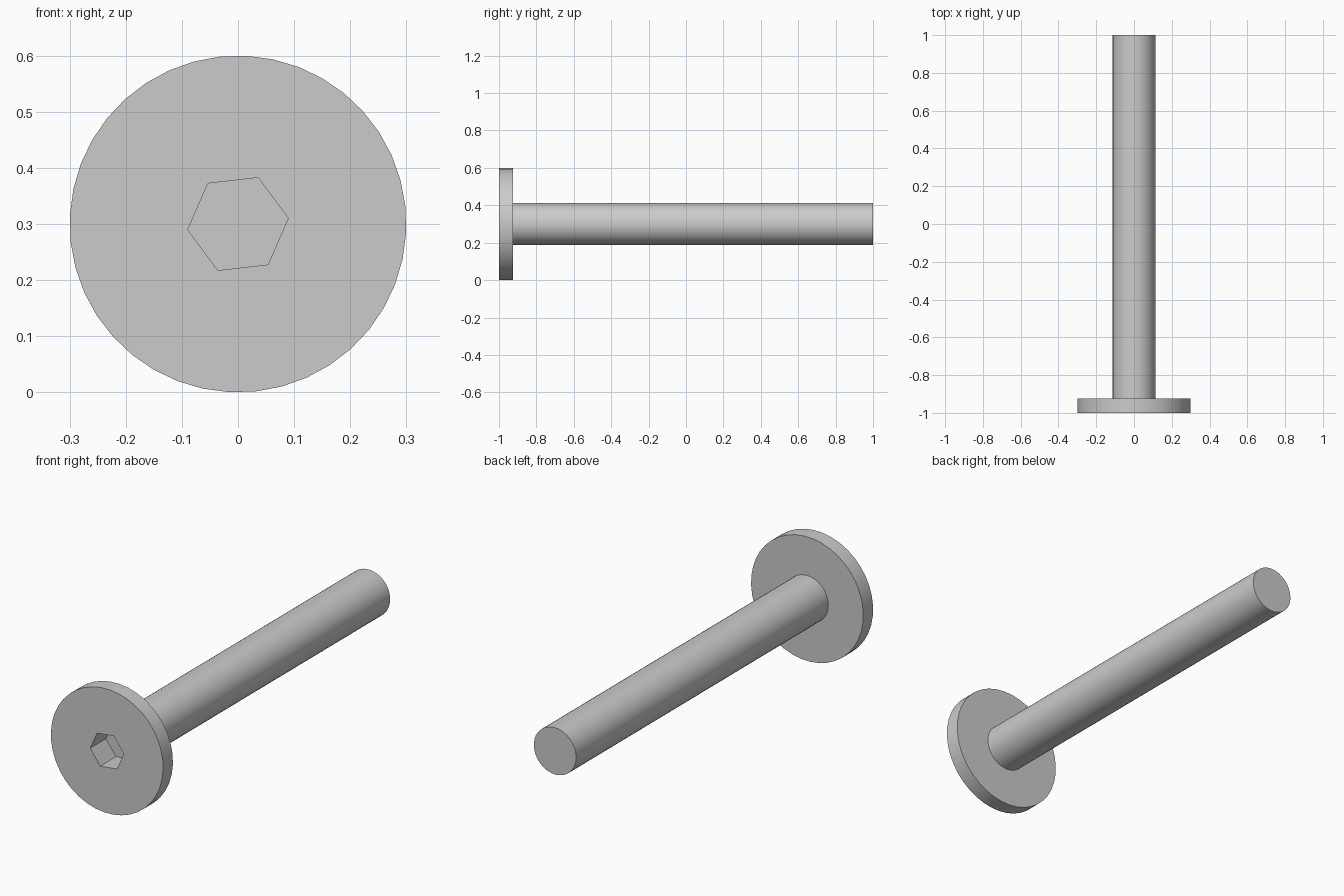
import bpy, bmesh, math
from mathutils import Matrix

default = bpy.data.objects.get("Cube")
if default:
    bpy.data.objects.remove(default, do_unlink=True)

AXIS_Z = 0.3
FRONT, BACK = -1.0, 1.0
HEAD_R, HEAD_T = 0.3, 0.075
SHAFT_R = 0.113
SOCKET_R, SOCKET_DEPTH = 0.09, 0.12
SIDES = 40

steel = bpy.data.materials.new("grey steel")
steel.use_nodes = True
colour = (0.6, 0.6, 0.6, 1)
steel.diffuse_color = colour
steel.node_tree.nodes["Principled BSDF"].inputs["Base Color"].default_value = colour


def ring(bm, radius, y, sides, phase):
    """Circle of vertices around the bolt axis."""
    angles = [math.radians(phase) + math.tau * i / sides for i in range(sides)]
    return [bm.verts.new((radius * math.cos(a), y, AXIS_Z + radius * math.sin(a)))
            for a in angles]


def lathe(name, profile, sides, phase):
    """Closed solid from (radius, y) steps along the bolt axis."""
    bm = bmesh.new()
    rings = [ring(bm, r, y, sides, phase) for r, y in profile]
    for a, b in zip(rings, rings[1:]):
        for i in range(sides):
            j = (i + 1) % sides
            bm.faces.new((a[i], a[j], b[j], b[i]))
    bm.faces.new(rings[0])
    bm.faces.new(rings[-1])
    bmesh.ops.recalc_face_normals(bm, faces=bm.faces)
    mesh = bpy.data.meshes.new(name)
    bm.to_mesh(mesh)
    bm.free()
    mesh.materials.append(steel)
    obj = bpy.data.objects.new(name, mesh)
    bpy.context.collection.objects.link(obj)
    return obj


# Flat disc head and plain shaft in one turned body
bolt = lathe("bolt", [(HEAD_R, FRONT), (HEAD_R, FRONT + HEAD_T),
                      (SHAFT_R, FRONT + HEAD_T), (SHAFT_R, BACK)], SIDES, 6)

# Hexagonal key socket sunk into the head
cutter = lathe("socket_cutter", [(SOCKET_R, FRONT - 0.1),
                                 (SOCKET_R, FRONT + SOCKET_DEPTH)], 6, 6.5)
cutter.hide_render = True
cut = bolt.modifiers.new("socket", 'BOOLEAN')
cut.operation = 'DIFFERENCE'
cut.solver = 'EXACT'
cut.object = cutter

bpy.ops.object.select_all(action='DESELECT')
bolt.select_set(True)
bpy.context.view_layer.objects.active = bolt
bpy.ops.object.modifier_apply(modifier=cut.name)
bpy.data.objects.remove(cutter, do_unlink=True)

# Round sides smooth, rims and socket crisp
bpy.ops.object.shade_smooth_by_angle(angle=math.radians(30))
